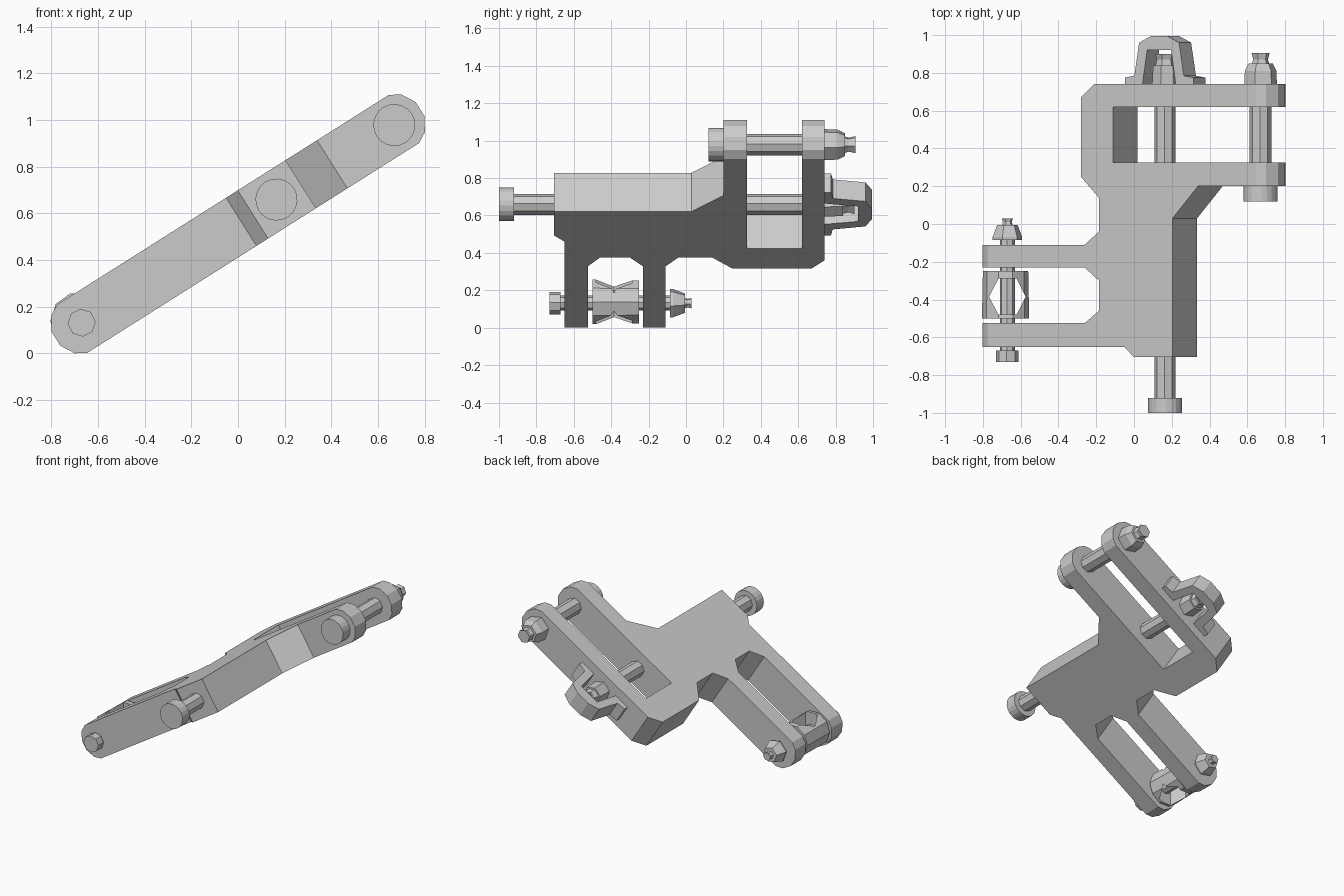
import bpy, bmesh, math
from mathutils import Matrix, Vector

if "Cube" in bpy.data.objects:
    bpy.data.objects.remove(bpy.data.objects["Cube"])

TILT = math.radians(32.3)
FRAME = Matrix.Translation((0, 0, 0.555)) @ Matrix.Rotation(-TILT, 4, 'Y')
COS, SHIFT = math.cos(TILT), 0.064


def finish(name, bm, mat=FRAME):
    bmesh.ops.recalc_face_normals(bm, faces=bm.faces[:])
    me = bpy.data.meshes.new(name)
    bm.to_mesh(me)
    bm.free()
    me.transform(mat)
    ob = bpy.data.objects.new(name, me)
    bpy.context.collection.objects.link(ob)
    return ob


def slab(points, half):
    """Outline in the tilted plane, extruded across its thickness."""
    bm = bmesh.new()
    f = bm.faces.new([bm.verts.new((u, y, -half)) for u, y in points])
    new = bmesh.ops.extrude_face_region(bm, geom=[f])['geom']
    bmesh.ops.translate(bm, vec=(0, 0, 2 * half),
                        verts=[v for v in new if isinstance(v, bmesh.types.BMVert)])
    return bm


def turned(bm, u, profile, sides, w=0, phase=0):
    """Closed lathe along y from (y, radius) pairs."""
    rings = []
    for y, r in profile:
        rings.append([bm.verts.new((u + r * math.cos(a), y, w + r * math.sin(a)))
                      for a in [phase + 2 * math.pi * i / sides for i in range(sides)]])
    for a, b in zip(rings, rings[1:]):
        for i in range(sides):
            j = (i + 1) % sides
            bm.faces.new((a[i], a[j], b[j], b[i]))
    bm.faces.new(rings[0])
    bm.faces.new(rings[-1])


# double-forked body, outline read on its upper surface
outline = [(-0.9, -0.65), (-0.05, -0.65), (0.0, -0.705), (0.205, -0.705),
           (0.205, 0.03), (0.34, 0.20), (0.9, 0.20), (0.9, 0.325),
           (-0.11, 0.325), (-0.11, 0.62), (0.9, 0.62), (0.9, 0.74),
           (-0.21, 0.74), (-0.28, 0.67), (-0.28, 0.25), (-0.185, 0.14),
           (-0.185, -0.04), (-0.26, -0.11), (-0.9, -0.11), (-0.9, -0.23),
           (-0.26, -0.23), (-0.185, -0.30), (-0.185, -0.46), (-0.26, -0.525),
           (-0.9, -0.525)]
body = slab([((x + SHIFT) / COS, y) for x, y in outline], 0.122)
# facet the fork tips into rounded ends
for side in (-1, 1):
    for deg in (-60, -30, 0, 30, 60):
        n = Vector((side * math.cos(math.radians(deg)), 0, math.sin(math.radians(deg))))
        cut = bmesh.ops.bisect_plane(
            body, geom=body.verts[:] + body.edges[:] + body.faces[:], dist=1e-5,
            plane_co=Vector((side * 0.793, 0, 0)) + n * 0.13, plane_no=n, clear_outer=True)
        edges = [e for e in body.edges if e.is_boundary]
        bmesh.ops.holes_fill(body, edges=edges, sides=0)
finish("forked_body", body)

# bolts: shaft, head, nut and thread tip
bolts = [
    ("long_bolt", 0.195, (-0.95, 0.80, 0.056), [(-1.0, 0.09), (-0.92, 0.09)], 20,
     [(0.74, 0.07), (0.84, 0.065)], [(0.83, 0.055), (0.87, 0.045), (0.90, 0.055)]),
    ("upper_bolt", 0.793, (0.15, 0.80, 0.058), [(0.12, 0.09), (0.20, 0.09)], 20,
     [(0.74, 0.088), (0.81, 0.085), (0.85, 0.065)], [(0.84, 0.05), (0.87, 0.04), (0.905, 0.048)]),
    ("lower_bolt", -0.793, (-0.70, -0.03, 0.04), [(-0.73, 0.06), (-0.67, 0.06)], 8,
     [(-0.085, 0.08), (-0.07, 0.08), (-0.005, 0.055)], [(-0.01, 0.03), (0.01, 0.024), (0.03, 0.03)]),
]
for name, u, (y0, y1, r), head, sides, nut, tip in bolts:
    for part, prof, n in (("shaft", [(y0, r), (y1, r)], 8), ("head", head, sides),
                          ("nut", nut, 6), ("tip", tip, 6)):
        bm = bmesh.new()
        turned(bm, u, prof, n, phase=0.3)
        finish(name + "_" + part, bm)

# hat-shaped guard over the long bolt's nut
half = [(0.215, 0.735), (0.215, 0.775), (0.155, 0.785), (0.125, 0.96), (0.05, 0.995)]
inner = [(0.075, 0.92), (0.105, 0.735)]
hat = half + [(-u, y) for u, y in reversed(half)]
hat += [(-u, y) for u, y in reversed(inner)] + inner
bm = slab(hat, 0.06)
bmesh.ops.translate(bm, vec=(0.195, 0, 0), verts=bm.verts[:])
finish("nut_guard", bm)

# cross-drilled roller between the lower fork tips
bm = bmesh.new()
turned(bm, -0.68, [(-0.50, 0.125), (-0.25, 0.12)], 10, w=0.138)
roller = finish("roller", bm, Matrix())
bm = bmesh.new()
bmesh.ops.create_cone(bm, cap_ends=True, segments=6, radius1=0.11, radius2=0.11, depth=0.6)
cutter = finish("roller_hole_cutter", bm, Matrix.Translation((-0.67, -0.385, 0.14))
                @ Matrix.Diagonal((0.88, 1, 1, 1)) @ Matrix.Rotation(math.pi / 6, 4, 'Z'))
mod = roller.modifiers.new("hole", 'BOOLEAN')
mod.operation = 'DIFFERENCE'
mod.solver = 'EXACT'
mod.object = cutter
bpy.context.view_layer.update()
roller.data = bpy.data.meshes.new_from_object(
    roller.evaluated_get(bpy.context.evaluated_depsgraph_get()))
roller.modifiers.clear()
bpy.data.objects.remove(cutter)
